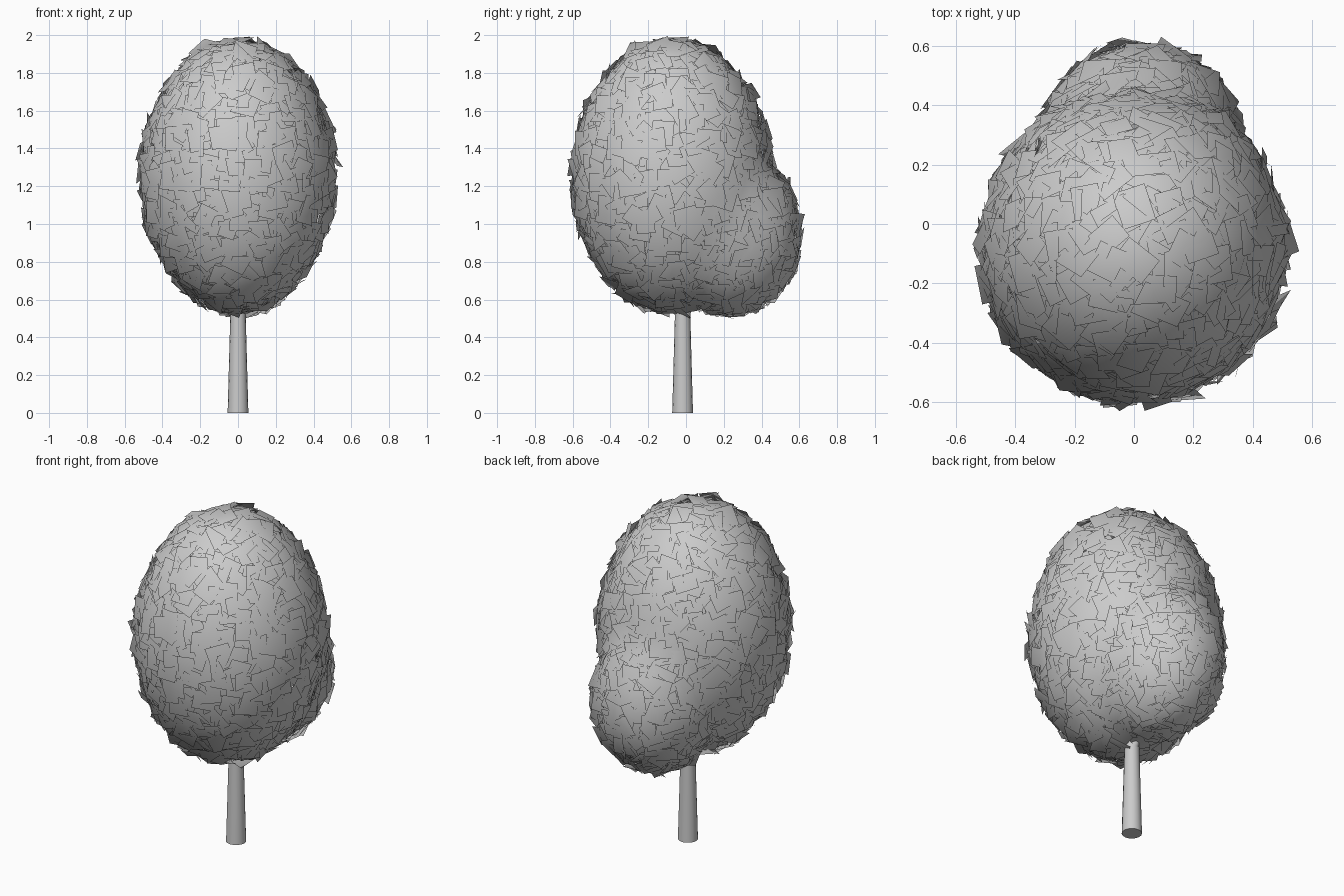
import bpy, math, random
from mathutils import Vector, Matrix

if "Cube" in bpy.data.objects:
    bpy.data.objects.remove(bpy.data.objects["Cube"])

random.seed(7)

# crown lobes: centre, radii, number of leaf cards
LOBES = [
    (Vector((0.0, -0.075, 1.255)), Vector((0.505, 0.52, 0.71)), 1200),
    (Vector((0.02, 0.235, 0.95)), Vector((0.335, 0.365, 0.425)), 560),
]


def level(p, lobe):
    """Below 1 inside the lobe, above 1 outside."""
    c, r, _ = lobe
    return sum(((p[i] - c[i]) / r[i]) ** 2 for i in range(3))


def soft_normal(p):
    """Normal of the lobes blended together, so the crown shades as one mass."""
    n = Vector()
    for lobe in LOBES:
        c, r, _ = lobe
        g = Vector([(p[j] - c[j]) / r[j] ** 2 for j in range(3)]).normalized()
        n += g * math.exp(-4 * level(p, lobe))
    return n.normalized()


def leaf_cards(name, lobe, others):
    """Cover an ellipsoid with slightly tilted square cards."""
    c, r, count = lobe
    verts, faces, normals = [], [], []
    for i in range(count):
        z = 1 - 2 * (i + 0.5) / count
        a = i * math.pi * (3 - math.sqrt(5)) + random.uniform(-0.05, 0.05)
        q = math.sqrt(1 - z * z)
        u = Vector((q * math.cos(a), q * math.sin(a), z))
        p = c + Vector([u[k] * r[k] for k in range(3)]) * random.uniform(0.97, 1.02)
        if any(level(p, o) < 0.81 for o in others):
            continue
        n = Vector([u[k] / r[k] for k in range(3)]).normalized()
        tilted = (n + Vector([random.gauss(0, 0.2) for _ in range(3)])).normalized()
        rot = tilted.to_track_quat('Z', 'Y').to_matrix() @ Matrix.Rotation(
            random.gauss(0, 0.35), 3, 'Z')
        w, h = random.uniform(0.045, 0.068), random.uniform(0.045, 0.068)
        k = len(verts)
        for sx, sy in ((-1, -1), (1, -1), (1, 1), (-1, 1)):
            v = p + rot @ Vector((sx * w, sy * h, 0))
            verts.append(v)
            normals.append(soft_normal(v))
        faces.append((k, k + 1, k + 2, k + 3))
    me = bpy.data.meshes.new(name)
    me.from_pydata(verts, [], faces)
    me.polygons.foreach_set("use_smooth", [True] * len(faces))
    me.normals_split_custom_set_from_vertices(normals)
    ob = bpy.data.objects.new(name, me)
    bpy.context.collection.objects.link(ob)


def limb(name, start, end, r1, r2, sides):
    """Tapered round limb between two points."""
    a, b = Vector(start), Vector(end)
    d = b - a
    bpy.ops.mesh.primitive_cone_add(vertices=sides, radius1=r1, radius2=r2,
                                    depth=d.length, location=(a + b) / 2)
    ob = bpy.context.object
    ob.name = name
    ob.rotation_euler = d.to_track_quat('Z', 'Y').to_euler()
    bpy.ops.object.shade_smooth_by_angle(angle=math.radians(40))


# foliage
leaf_cards("main_crown_leaves", LOBES[0], [LOBES[1]])
leaf_cards("rear_crown_leaves", LOBES[1], [LOBES[0]])

# trunk and the branches that fork inside the crown
limb("trunk", (0, -0.018, 0), (0, -0.018, 0.62), 0.055, 0.038, 16)
limb("main_branch", (0, -0.018, 0.58), (0, -0.08, 1.15), 0.038, 0.015, 12)
limb("rear_branch", (0, -0.01, 0.52), (0.02, 0.2, 0.85), 0.026, 0.012, 10)
